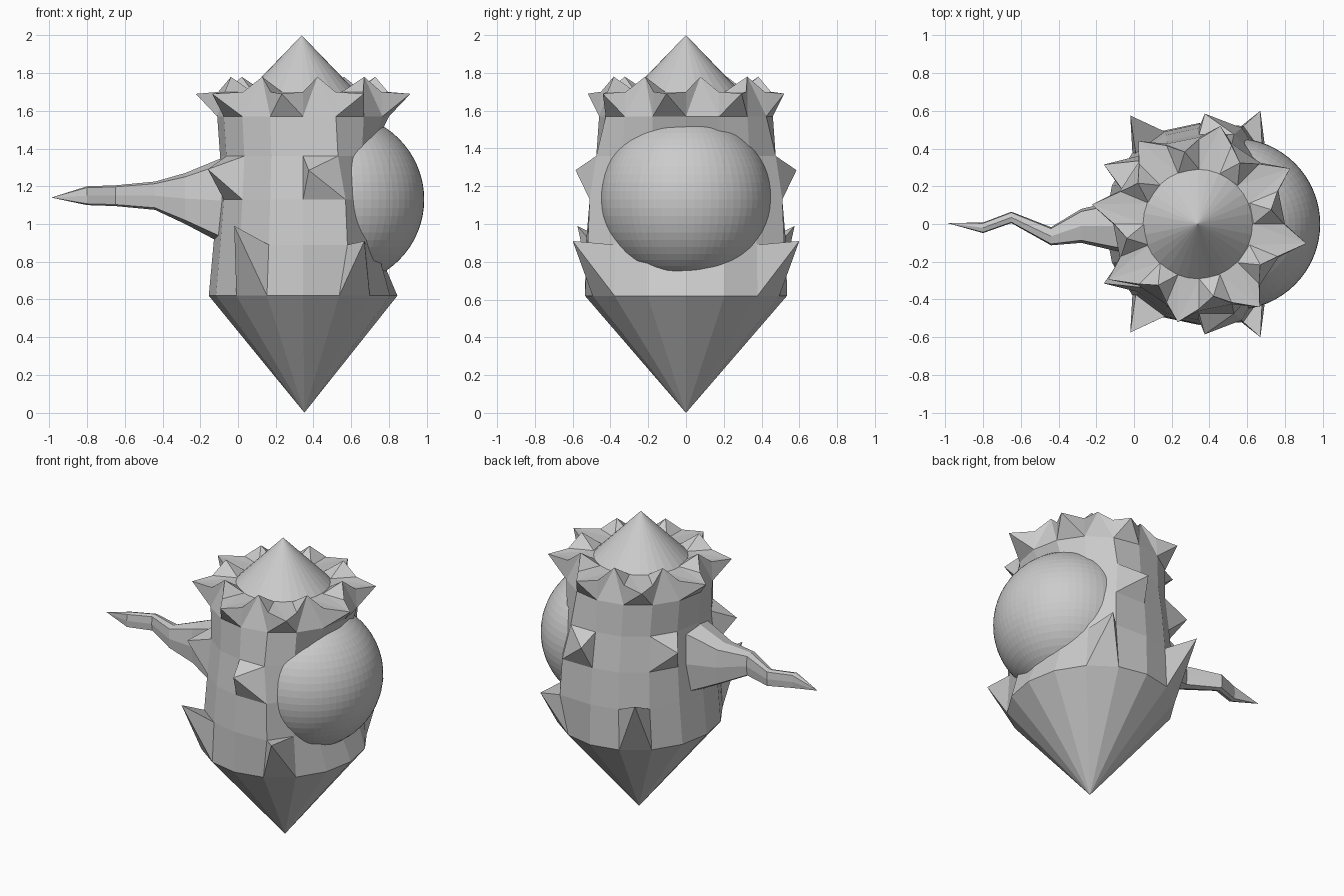
import bpy, bmesh
from math import sin, cos, pi

if "Cube" in bpy.data.objects:
    bpy.data.objects.remove(bpy.data.objects["Cube"])

CX, N = 0.345, 16


def finish(bm, name):
    bmesh.ops.recalc_face_normals(bm, faces=bm.faces)
    me = bpy.data.meshes.new(name)
    bm.to_mesh(me)
    bm.free()
    ob = bpy.data.objects.new(name, me)
    bpy.context.collection.objects.link(ob)
    return ob


def bridge(bm, a, b):
    n = len(a)
    return [bm.faces.new((a[i], a[(i + 1) % n], b[(i + 1) % n], b[i])) for i in range(n)]


def fan(bm, ring, tip):
    v = bm.verts.new(tip)
    for i in range(len(ring)):
        bm.faces.new((ring[i], ring[(i + 1) % len(ring)], v))


def spike(bm, face, tip):
    """Replace a face by a pyramid reaching to the tip."""
    ring = list(face.verts)
    bm.faces.remove(face)
    fan(bm, ring, tip)


# Body: 16-sided barrel, pointed below, with spikes pulled from its faces
bm = bmesh.new()
profile = [(0.62, 0.50, 0.535), (0.89, 0.475, 0.53), (1.13, 0.455, 0.51),
           (1.36, 0.44, 0.475), (1.57, 0.455, 0.46), (1.70, 0.45, 0.45), (1.70, 0.29, 0.29)]
rings = [[bm.verts.new((CX + rx * cos(2 * pi * i / N), ry * sin(2 * pi * i / N), z))
          for i in range(N)] for z, rx, ry in profile]

# Socket for the ball: raised rim at the sides, sunken above and below
for k, x, y, sunk in [(1, 0.58, 0.52, 0.73), (2, 0.57, 0.51, 0.72), (3, 0.53, 0.475, 0.70)]:
    rings[k][3].co.xy = (x, y)
    rings[k][N - 3].co.xy = (x, -y)
    for i in (-1, 0, 1):
        rings[k][i].co.x = sunk

rows = [bridge(bm, rings[k], rings[k + 1]) for k in range(4)]
fan(bm, rings[0], (0.352, 0, 0))
bm.faces.new(rings[-1])

# Lower and middle spikes, mirrored front to back: row, face index, tip
for row, i, (x, y, z) in [(0, 5, (-0.02, 0.575, 0.99)), (0, 2, (0.67, 0.60, 0.91)),
                          (2, 6, (-0.16, 0.315, 1.29)), (2, 3, (0.375, 0.585, 1.285))]:
    spike(bm, rows[row][i], (x, y, z))
    spike(bm, rows[row][N - 1 - i], (x, -y, z))

# Crown: each segment is one spike, outward ones alternating with upward ones
for i in range(N):
    a, j = 2 * pi * (i + 0.5) / N, (i + 1) % N
    r1, r2, z = (0.58, 0.53, 1.69) if i % 2 else (0.39, 0.39, 1.78)
    fan(bm, [rings[4][i], rings[4][j], rings[5][j], rings[6][j], rings[6][i], rings[5][i]],
        (CX + r1 * cos(a), r2 * sin(a), z))
finish(bm, "spiky_body")

# Top cone
bm = bmesh.new()
base = [bm.verts.new((0.338 + 0.29 * cos(2 * pi * i / 32), 0.29 * sin(2 * pi * i / 32), 1.70))
        for i in range(32)]
fan(bm, base, (0.338, 0, 2.0))
bm.faces.new(base)
finish(bm, "top_cone")

# Wavy horn: x, y, z, half width, half height
bm = bmesh.new()
path = [(0.05, 0.0, 1.125, 0.17, 0.27), (-0.11, -0.01, 1.125, 0.13, 0.215),
        (-0.28, -0.01, 1.135, 0.09, 0.135), (-0.44, -0.065, 1.15, 0.048, 0.075),
        (-0.65, 0.035, 1.15, 0.03, 0.055), (-0.80, -0.02, 1.15, 0.028, 0.05)]
horn = [[bm.verts.new((x, y + w * c, z + h * s))
         for c, s in [(1, 0), (.85, .85), (0, 1), (-.85, .85),
                      (-1, 0), (-.85, -.85), (0, -1), (.85, -.85)]] for x, y, z, w, h in path]
for a, b in zip(horn, horn[1:]):
    bridge(bm, a, b)
bm.faces.new(horn[0])
fan(bm, horn[-1], (-0.99, 0.005, 1.14))
finish(bm, "wavy_horn")

# Large ball set into the right side
bm = bmesh.new()
bmesh.ops.create_uvsphere(bm, u_segments=64, v_segments=32, radius=0.455)
bmesh.ops.translate(bm, verts=bm.verts, vec=(0.532, 0, 1.13))
finish(bm, "side_ball")
